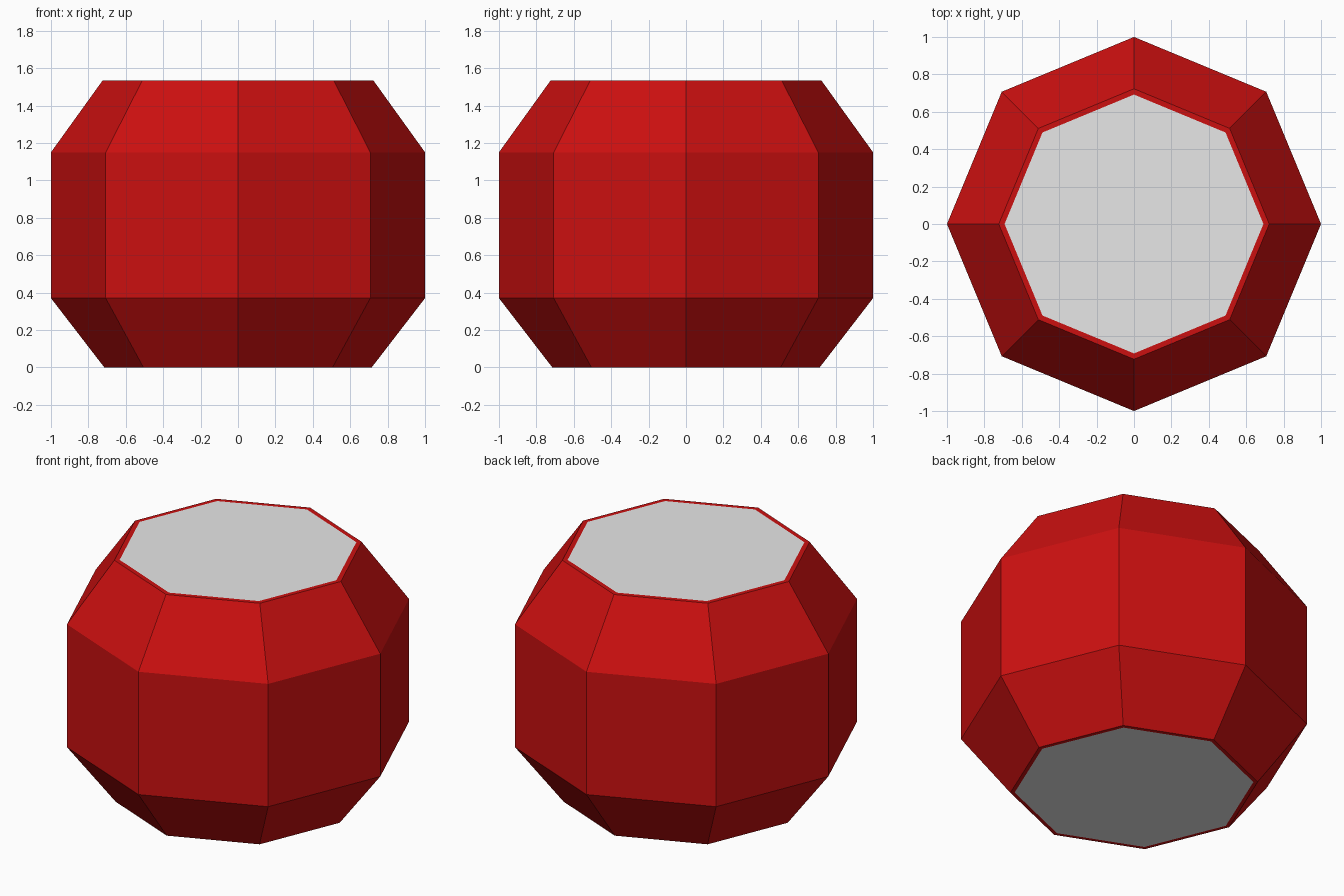
import bpy, bmesh, math

if "Cube" in bpy.data.objects:
    bpy.data.objects.remove(bpy.data.objects["Cube"])

def material(name, rgb):
    m = bpy.data.materials.new(name)
    m.diffuse_color = (*rgb, 1)
    m.use_nodes = True
    m.node_tree.nodes["Principled BSDF"].inputs["Base Color"].default_value = m.diffuse_color
    return m

red = material("red", (0.60, 0.005, 0.005))
grey = material("light grey", (0.8, 0.8, 0.8))

SIDES = 8
# (radius, height) of each ring; the first and last rings bound the grey end caps
PROFILE = [(0.69, 0), (0.715, 0), (1, 0.37), (1, 1.15), (0.723, 1.535), (0.692, 1.535)]

bm = bmesh.new()
rings = []
for r, z in PROFILE:
    rings.append([bm.verts.new((r * math.cos(2 * math.pi * i / SIDES),
                                r * math.sin(2 * math.pi * i / SIDES), z))
                  for i in range(SIDES)])

# Red faceted shell with thin flat rims
for low, high in zip(rings, rings[1:]):
    for i in range(SIDES):
        j = (i + 1) % SIDES
        bm.faces.new((low[i], low[j], high[j], high[i]))

# Grey end caps
for ring in (rings[0][::-1], rings[-1]):
    bm.faces.new(ring).material_index = 1

mesh = bpy.data.meshes.new("octagonal_barrel")
bm.to_mesh(mesh)
bm.free()
mesh.materials.append(red)
mesh.materials.append(grey)
bpy.context.collection.objects.link(bpy.data.objects.new("octagonal_barrel", mesh))
